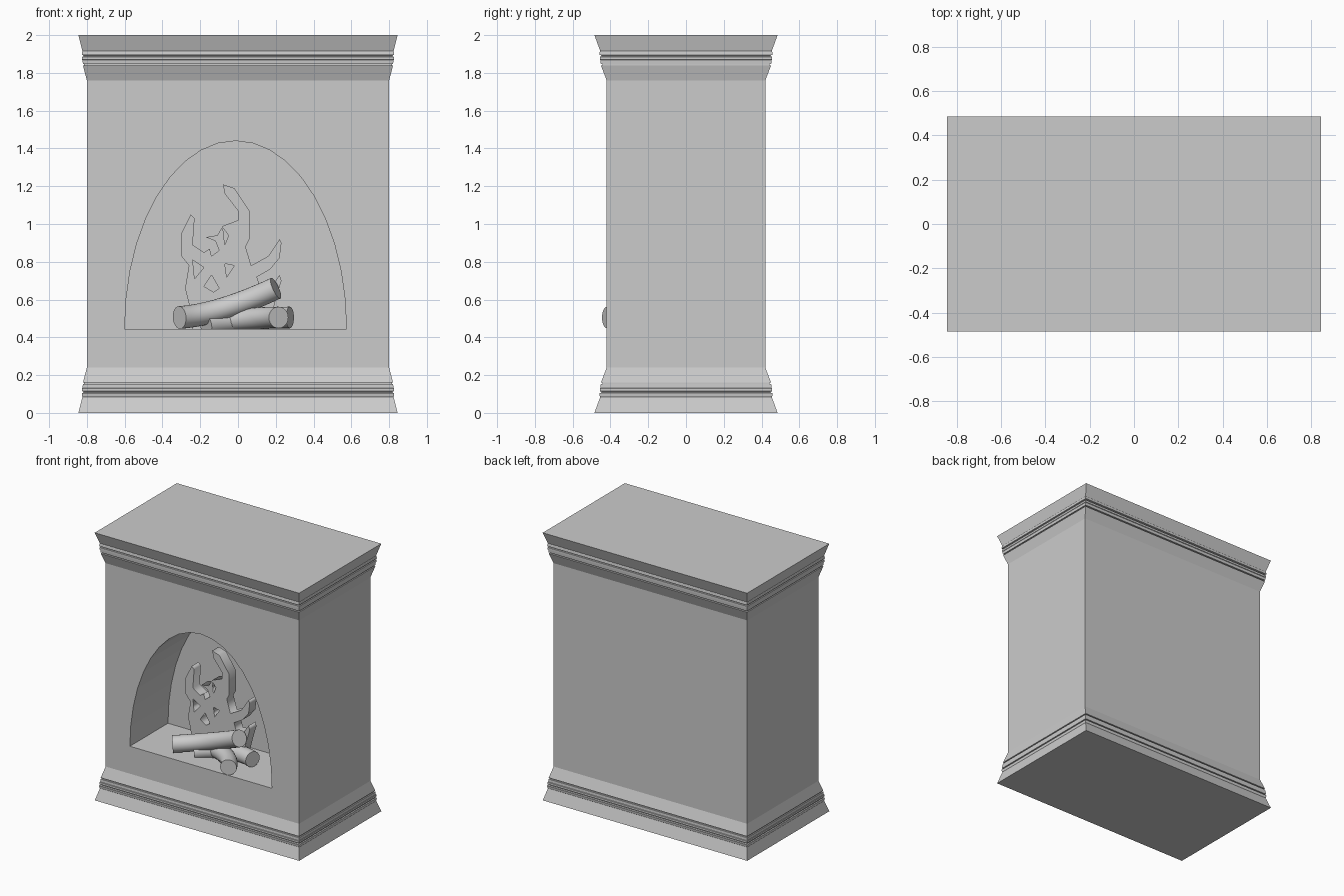
import bpy, bmesh, math
from mathutils import Vector

if "Cube" in bpy.data.objects:
    bpy.data.objects.remove(bpy.data.objects["Cube"], do_unlink=True)

GREY = (0.6, 0.6, 0.6, 1)
stone = bpy.data.materials.new("stone grey")
stone.use_nodes = True
stone.diffuse_color = GREY
stone.node_tree.nodes["Principled BSDF"].inputs["Base Color"].default_value = GREY


def add_mesh(name, bm):
    bmesh.ops.recalc_face_normals(bm, faces=bm.faces)
    mesh = bpy.data.meshes.new(name)
    bm.to_mesh(mesh)
    bm.free()
    mesh.materials.append(stone)
    obj = bpy.data.objects.new(name, mesh)
    bpy.context.collection.objects.link(obj)
    return obj


def loft(name, rings):
    """Skin a row of closed rings and cap both ends."""
    bm = bmesh.new()
    rows = [[bm.verts.new(p) for p in ring] for ring in rings]
    count = len(rows[0])
    for a, b in zip(rows, rows[1:]):
        for i in range(count):
            j = (i + 1) % count
            bm.faces.new((a[i], a[j], b[j], b[i]))
    bm.faces.new(rows[0])
    bm.faces.new(rows[-1])
    return add_mesh(name, bm)


def rectangle(z, flare):
    x, y = 0.8 + 0.045 * flare, 0.42 + 0.065 * flare
    return [(-x, -y, z), (x, -y, z), (x, y, z), (-x, y, z)]


# Chimney body: the moulding profile (height, flare) is mirrored at the top
moulding = [(0, 1), (.085, .52), (.088, .56), (.105, .6), (.107, .42), (.113, .42),
            (.115, .56), (.13, .56), (.132, .5), (.153, .48), (.154, .32),
            (.16, .32), (.162, .46), (.24, 0)]
profile = moulding + [(2 - z, f) for z, f in reversed(moulding[1:])] + [(2, 1)]
body = loft("chimney_body", [rectangle(z, f) for z, f in profile])

# Arched firebox opening
STEPS = 20
arch = [(-0.013 + 0.587 * math.cos(math.pi * i / STEPS),
         0.445 + 0.995 * math.sin(math.pi * i / STEPS)) for i in range(STEPS + 1)]
cutter = loft("firebox_cutter", [[(x, y, z) for x, z in arch] for y in (-0.7, 0.03)])
cutter.hide_render = True
cut = body.modifiers.new("firebox", "BOOLEAN")
cut.operation, cut.solver, cut.object = "DIFFERENCE", "EXACT", cutter
bpy.context.view_layer.objects.active = body
bpy.ops.object.modifier_apply(modifier=cut.name)
bpy.data.objects.remove(cutter, do_unlink=True)

# Flame: a flat plate with cut-out holes, outline in hundredths (x, z)
outline = [(-24, 44), (-26, 58), (-28, 66), (-26, 78), (-30, 83), (-30, 95), (-25, 105),
           (-23, 103), (-24, 89), (-18, 85), (-15, 87), (-14, 83), (-10, 86), (-12, 91),
           (-17, 93), (-11, 94), (-8, 99), (0, 102), (0, 107), (-7, 116), (-8, 121),
           (-2, 119), (6, 107), (6, 92), (4, 88), (7, 78), (16, 83), (22, 92), (23, 90),
           (22, 82), (17, 76), (10, 72), (12, 66), (18, 67), (22, 73), (23, 70), (20, 60), (16, 44)]
holes = [[(-8, 98), (-5, 94), (-7, 89)],
         [(-24, 81), (-18, 77), (-23, 71)],
         [(-7, 79), (-2, 78), (-6, 72)],
         [(-18, 67), (-14, 73), (-10, 66), (-13, 64)]]
flame_curve = bpy.data.curves.new("flame", "CURVE")
flame_curve.dimensions = "2D"
flame_curve.fill_mode = "BOTH"
flame_curve.extrude = 0.04
for loop in [outline] + holes:
    spline = flame_curve.splines.new("POLY")
    spline.points.add(len(loop) - 1)
    for point, (x, z) in zip(spline.points, loop):
        point.co = (x / 100, z / 100, 0, 1)
    spline.use_cyclic_u = True
flame_curve.materials.append(stone)
flame = bpy.data.objects.new("flame", flame_curve)
flame.location.y = -0.15
flame.rotation_euler.x = math.pi / 2
bpy.context.collection.objects.link(flame)


# Logs: round tubes swept along a bent path
def log(name, start, bend, end, radius=0.06, sides=24, steps=12):
    a, b, c = Vector(start), Vector(bend), Vector(end)
    rings = []
    for i in range(steps + 1):
        t = i / steps
        centre = a * (1 - t) ** 2 + b * 2 * t * (1 - t) + c * t * t
        along = ((b - a) * (1 - t) + (c - b) * t).normalized()
        side = along.cross(Vector((0, 0, 1))).normalized()
        up = side.cross(along)
        rings.append([centre + radius * (side * math.cos(k) + up * math.sin(k))
                      for k in (math.tau * j / sides for j in range(sides))])
    obj = loft(name, rings)
    bpy.ops.object.select_all(action="DESELECT")
    obj.select_set(True)
    bpy.context.view_layer.objects.active = obj
    bpy.ops.object.shade_smooth_by_angle(angle=math.radians(35))


log("top_log", (-0.31, -0.33, 0.505), (-0.1, -0.18, 0.52), (0.2, -0.27, 0.66))
log("front_log", (0.215, -0.42, 0.505), (0.12, -0.22, 0.505), (-0.18, -0.17, 0.48), 0.057)
log("back_log", (0.275, -0.22, 0.505), (0.05, -0.13, 0.505), (-0.17, -0.27, 0.465), 0.057)
